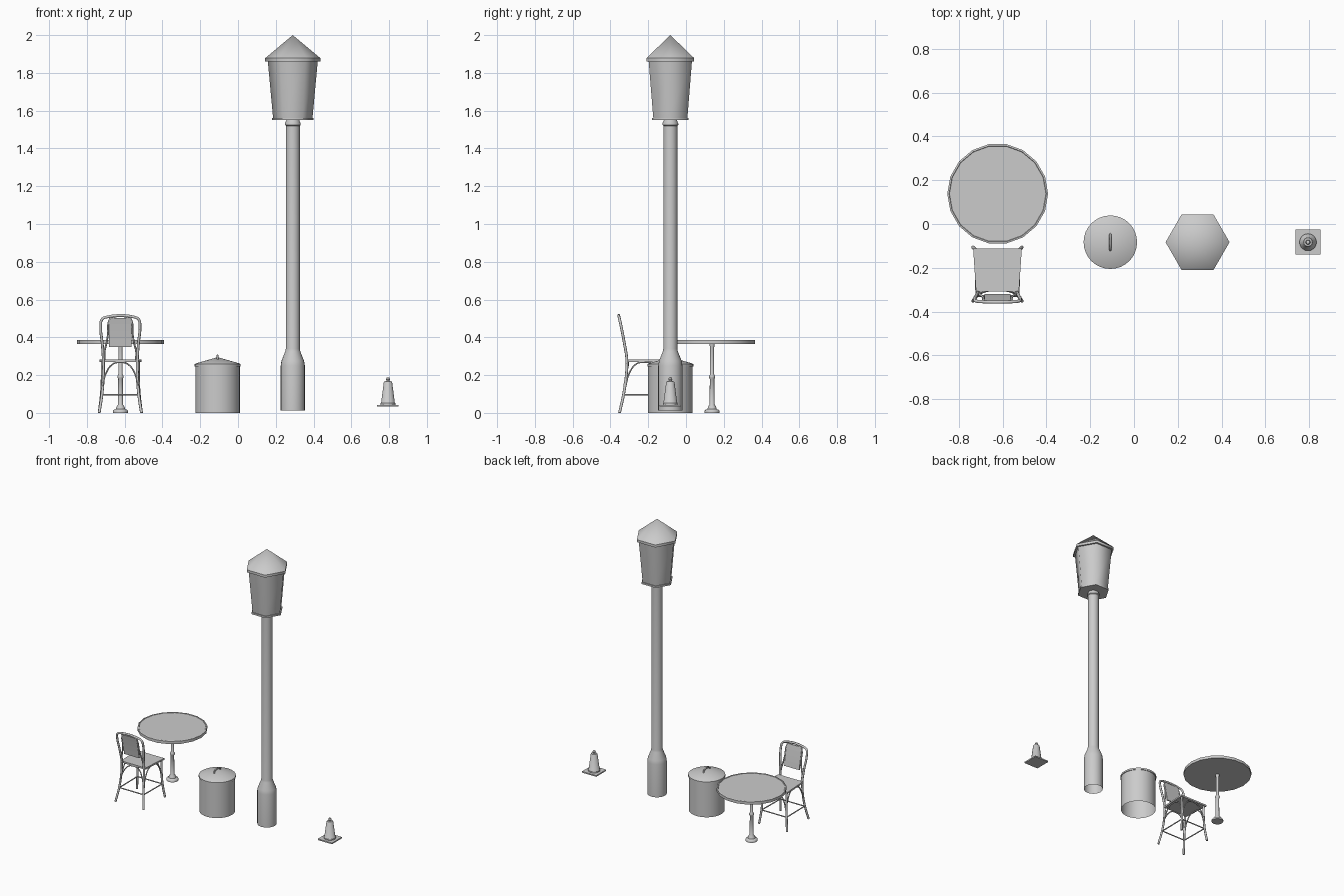
import bpy, bmesh, math

if "Cube" in bpy.data.objects:
    bpy.data.objects.remove(bpy.data.objects["Cube"])


def finish(ob, angle):
    bpy.ops.object.select_all(action='DESELECT')
    ob.select_set(True)
    bpy.context.view_layer.objects.active = ob
    if angle:
        bpy.ops.object.shade_smooth_by_angle(angle=math.radians(angle))
    return ob


def from_bmesh(name, bm, loc, angle):
    me = bpy.data.meshes.new(name)
    bm.to_mesh(me)
    bm.free()
    ob = bpy.data.objects.new(name, me)
    ob.location = loc
    bpy.context.collection.objects.link(ob)
    return finish(ob, angle)


def lathe(name, profile, loc, sides=24, angle=40, cap_bottom=True, cap_top=True):
    """Spin a bottom-to-top (radius, z) profile around the vertical axis."""
    bm = bmesh.new()
    rings = []
    for r, z in profile:
        if r == 0:
            rings.append([bm.verts.new((0, 0, z))] * sides)
        else:
            rings.append([bm.verts.new((r * math.cos(2 * math.pi * i / sides),
                                        r * math.sin(2 * math.pi * i / sides), z))
                          for i in range(sides)])
    for a, b in zip(rings, rings[1:]):
        for i in range(sides):
            j = (i + 1) % sides
            bm.faces.new(list(dict.fromkeys((a[i], a[j], b[j], b[i]))))
    if cap_bottom and profile[0][0] > 0:
        bm.faces.new(rings[0][::-1])
    if cap_top and profile[-1][0] > 0:
        bm.faces.new(rings[-1])
    return from_bmesh(name, bm, loc, angle)


def slab(name, bottom, top, loc):
    """Closed block between two matching outlines (counter-clockwise)."""
    bm = bmesh.new()
    lo = [bm.verts.new(p) for p in bottom]
    hi = [bm.verts.new(p) for p in top]
    bm.faces.new(lo[::-1])
    bm.faces.new(hi)
    for i in range(len(lo)):
        j = (i + 1) % len(lo)
        bm.faces.new((lo[i], lo[j], hi[j], hi[i]))
    bmesh.ops.recalc_face_normals(bm, faces=bm.faces)
    return from_bmesh(name, bm, loc, 0)


def tube(name, points, radius, loc):
    """Round rod bent smoothly through the points."""
    cu = bpy.data.curves.new(name, 'CURVE')
    cu.dimensions = '3D'
    cu.bevel_depth = radius
    cu.bevel_resolution = 2
    cu.resolution_u = 5
    cu.use_fill_caps = True
    sp = cu.splines.new('BEZIER')
    sp.bezier_points.add(len(points) - 1)
    for bp, p in zip(sp.bezier_points, points):
        bp.co = p
        bp.handle_left_type = bp.handle_right_type = 'AUTO'
    ob = bpy.data.objects.new(name, cu)
    ob.location = loc
    bpy.context.collection.objects.link(ob)
    finish(ob, 0)
    bpy.ops.object.convert(target='MESH')
    return finish(bpy.context.object, 50)


# Street lamp
LAMP = (0.29, -0.083, 0)
lathe("lamp_post", [(0.064, 0.013), (0.064, 0.25), (0.06, 0.275), (0.04, 0.325), (0.037, 0.34),
                    (0.037, 1.52), (0.042, 1.525), (0.042, 1.532), (0.034, 1.55)],
      LAMP, 24, cap_bottom=False)
lathe("lantern_base_plate", [(0.111, 1.55), (0.111, 1.562)], LAMP, 6, 65)
lathe("lantern_body", [(0.104, 1.562), (0.107, 1.59), (0.132, 1.86)], LAMP, 6, 65)
lathe("lantern_rim", [(0.146, 1.86), (0.146, 1.878)], LAMP, 6, 65)
lathe("lantern_roof", [(0.146, 1.878), (0, 2.0)], LAMP, 6, 65, cap_bottom=False)

# Rubbish bin with conical lid and loop handle
BIN = (-0.108, -0.083, 0)
lathe("bin_body", [(0.118, 0), (0.118, 0.247)], BIN, 32, cap_bottom=False, cap_top=False)
lathe("bin_lid", [(0.122, 0.245), (0.122, 0.258), (0.115, 0.262), (0, 0.295)], BIN, 32, 50)
tube("bin_lid_handle", [(0, -0.038, 0.278), (0, -0.03, 0.296), (0, 0, 0.304),
                        (0, 0.03, 0.296), (0, 0.038, 0.278)], 0.005, BIN)

# Traffic cone on a square foot
CONE = (0.794, -0.083, 0)
s = 0.057
sq = [(-s, -s), (s, -s), (s, s), (-s, s)]
slab("cone_foot", [(x, y, 0.034) for x, y in sq], [(x, y, 0.043) for x, y in sq], CONE)
lathe("cone_body", [(0.039, 0.043), (0.039, 0.052), (0.036, 0.055), (0.022, 0.163),
                    (0.019, 0.167), (0.009, 0.168), (0.008, 0.173), (0.011, 0.178),
                    (0.008, 0.186), (0, 0.189)], CONE, 20)

# Round cafe table
TABLE = (-0.622, 0.138, 0)
lathe("table_top", [(0.23, 0.365), (0.23, 0.385), (0.222, 0.387), (0.22, 0.384)], TABLE, 18, 30)
lathe("table_pedestal", [(0.04, 0), (0.04, 0.01), (0.036, 0.016), (0.025, 0.02), (0.021, 0.033),
                         (0.013, 0.045), (0.012, 0.18), (0.016, 0.186), (0.016, 0.196),
                         (0.01, 0.205), (0.01, 0.34), (0.014, 0.365)], TABLE, 16)

# Bentwood chair
CHAIR = (-0.623, 0, 0)
plan = [(-0.098, -0.308), (0.098, -0.308), (0.111, -0.112), (-0.111, -0.112)]
slab("chair_seat", [(x, y, 0.27) for x, y in plan], [(x, y, 0.282) for x, y in plan], CHAIR)


def back_y(z):
    """Lean of the backrest at a height."""
    t = (z - 0.28) / 0.23
    return -0.313 - 0.03 * t - 0.012 * t * t


def hoop(name, half, radius):
    right = [(x, back_y(z) if z >= 0.28 else y, z) for x, y, z in half]
    tube(name, right + [(-x, y, z) for x, y, z in reversed(right)], radius, CHAIR)


# Outer hoop runs from foot to foot over the back; inner hoop carries the panel
hoop("chair_back_frame", [(0.112, -0.352, 0), (0.097, -0.33, 0.1), (0.09, -0.316, 0.2),
                          (0.09, 0, 0.28), (0.096, 0, 0.37), (0.104, 0, 0.46),
                          (0.097, 0, 0.495), (0.075, 0, 0.507)], 0.0075)
hoop("chair_back_inner_hoop", [(0.082, 0, 0.28), (0.084, 0, 0.32), (0.073, 0, 0.37),
                               (0.065, 0, 0.42), (0.062, 0, 0.48), (0.05, 0, 0.5)], 0.005)
# Curved back panel
rows = [0.35, 0.39, 0.43, 0.47, 0.503]
edge = [(back_y(z) + 0.004, z) for z in rows] + [(back_y(z) - 0.004, z) for z in reversed(rows)]
slab("chair_back_panel", [(-0.06, y, z) for y, z in edge], [(0.06, y, z) for y, z in edge], CHAIR)

for m, side in ((-1, "left"), (1, "right")):
    tube("chair_front_leg_" + side, [(m * 0.096, -0.124, 0.275), (m * 0.096, -0.122, 0.18),
                                     (m * 0.101, -0.117, 0.09), (m * 0.112, -0.106, 0)],
         0.0075, CHAIR)
    tube("chair_side_stretcher_" + side, [(m * 0.097, -0.33, 0.096), (m * 0.1, -0.118, 0.096)],
         0.004, CHAIR)
    tube("chair_side_arch_" + side,
         [(m * 0.094, -0.32, 0.14), (m * 0.092, -0.3, 0.21), (m * 0.092, -0.262, 0.26),
          (m * 0.092, -0.22, 0.268), (m * 0.092, -0.178, 0.26), (m * 0.094, -0.14, 0.21),
          (m * 0.096, -0.12, 0.14)], 0.004, CHAIR)

for y, where in ((-0.119, "front"), (-0.328, "back")):
    tube("chair_stretcher_" + where, [(-0.098, y, 0.096), (0.098, y, 0.096)], 0.004, CHAIR)
    yt = y if where == "front" else -0.305
    tube("chair_arch_" + where,
         [(-0.094, y, 0.14), (-0.076, (y + yt) / 2, 0.21), (-0.04, yt, 0.258), (0, yt, 0.268),
          (0.04, yt, 0.258), (0.076, (y + yt) / 2, 0.21), (0.094, y, 0.14)], 0.004, CHAIR)
